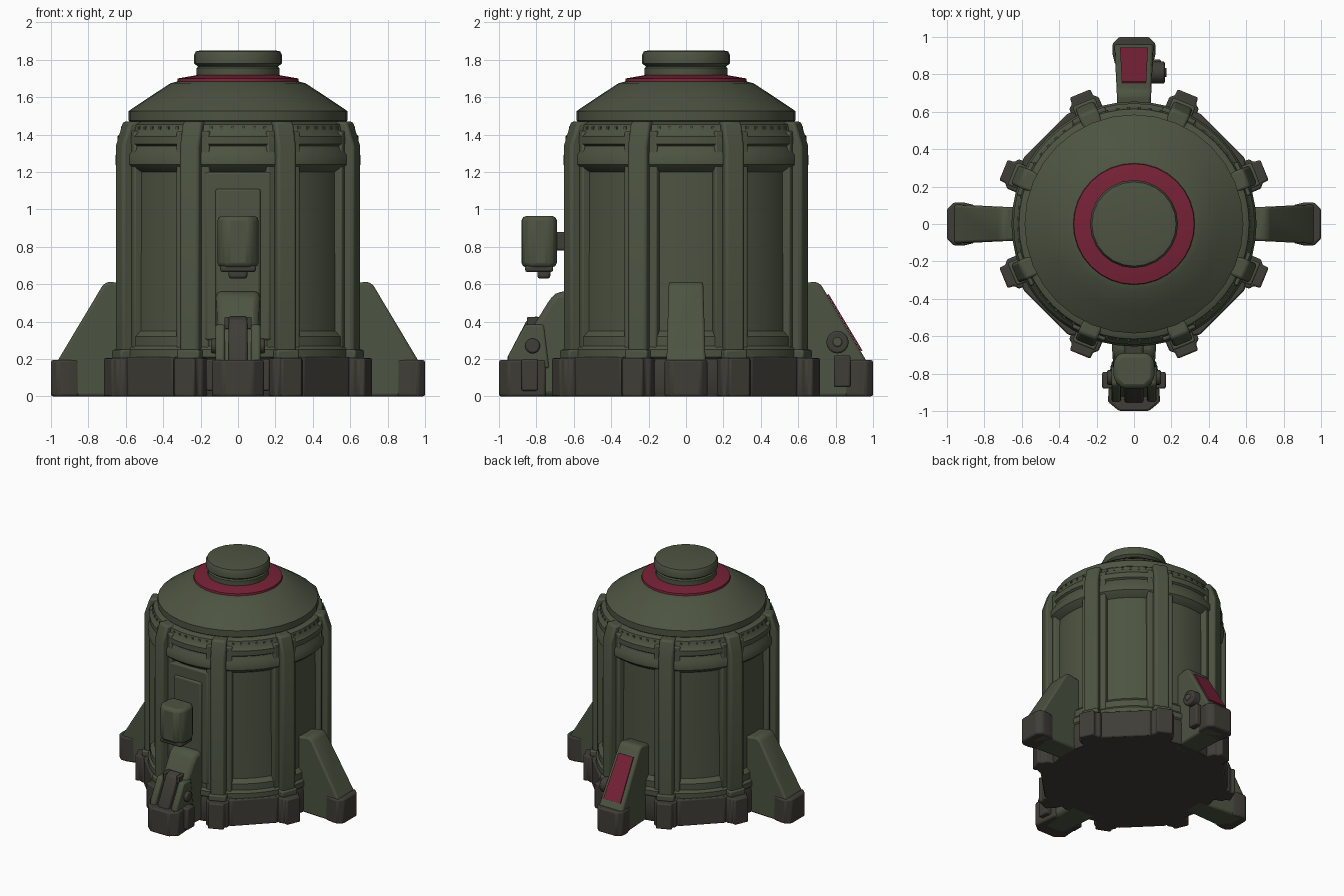
import bpy, bmesh, math
from mathutils import Vector

if "Cube" in bpy.data.objects:
    bpy.data.objects.remove(bpy.data.objects["Cube"])


def material(name, rgb):
    m = bpy.data.materials.new(name)
    m.diffuse_color = (*rgb, 1)
    m.use_nodes = True
    m.node_tree.nodes["Principled BSDF"].inputs["Base Color"].default_value = m.diffuse_color
    return m


OLIVE = material("olive green", (0.074, 0.088, 0.054))
DARK = material("dark grey brown", (0.050, 0.047, 0.038))
RED = material("deep red", (0.185, 0.016, 0.038))


def finish(name, bm, mat, bevel=0.0):
    bmesh.ops.recalc_face_normals(bm, faces=bm.faces)
    me = bpy.data.meshes.new(name)
    bm.to_mesh(me)
    bm.free()
    me.materials.append(mat)
    ob = bpy.data.objects.new(name, me)
    bpy.context.collection.objects.link(ob)
    if bevel:
        mod = ob.modifiers.new("soft edges", 'BEVEL')
        mod.width, mod.segments = bevel, 2
        mod.limit_method = 'ANGLE'
    bpy.ops.object.select_all(action='DESELECT')
    ob.select_set(True)
    bpy.context.view_layer.objects.active = ob
    bpy.ops.object.shade_smooth_by_angle(angle=math.radians(35))
    return ob


def at(deg, r, s, z):
    """Point at radius r, sideways offset s and height z, seen along direction deg."""
    a = math.radians(deg)
    return Vector((r * math.cos(a) - s * math.sin(a), r * math.sin(a) + s * math.cos(a), z))


def lathe(name, profile, mat, n=48):
    """Closed solid of revolution; the ends are capped."""
    bm = bmesh.new()
    rings = [[bm.verts.new(at(360 * i / n, r, 0, z)) for i in range(n)] for r, z in profile]
    for lo, hi in zip(rings, rings[1:]):
        for i in range(n):
            j = (i + 1) % n
            bm.faces.new((lo[i], lo[j], hi[j], hi[i]))
    bm.faces.new(rings[0])
    bm.faces.new(rings[-1])
    return finish(name, bm, mat)


def extrude(bm, left, right):
    a = [bm.verts.new(p) for p in left]
    b = [bm.verts.new(p) for p in right]
    bm.faces.new(a)
    bm.faces.new(b)
    for i in range(len(a)):
        j = (i + 1) % len(a)
        bm.faces.new((a[i], a[j], b[j], b[i]))


def prism(name, deg, profile, w0, w1, mat, bevel=0.0, s=0.0):
    """Radial (r, z) profile, width w0 at the inner radius growing to w1 at the outer one."""
    r0, r1 = min(p[0] for p in profile), max(p[0] for p in profile)
    half = lambda r: (w0 + (w1 - w0) * (r - r0) / (r1 - r0)) / 2
    bm = bmesh.new()
    extrude(bm, [at(deg, r, s - half(r), z) for r, z in profile],
            [at(deg, r, s + half(r), z) for r, z in profile])
    return finish(name, bm, mat, bevel)


def plan(name, deg, outline, z0, z1, mat, bevel=0.0):
    """Upright block from an (r, s) outline."""
    bm = bmesh.new()
    extrude(bm, [at(deg, r, s, z0) for r, s in outline], [at(deg, r, s, z1) for r, s in outline])
    return finish(name, bm, mat, bevel)


def block(name, deg, r0, r1, w, z0, z1, mat, bevel=0.0, s=0.0):
    return prism(name, deg, [(r0, z0), (r1, z0), (r1, z1), (r0, z1)], w, w, mat, bevel, s)


def disc(name, deg, r, z, rad, s0, s1, mat, n=16):
    """Round knob whose axis runs sideways."""
    c = [(r + rad * math.cos(2 * math.pi * i / n), z + rad * math.sin(2 * math.pi * i / n)) for i in range(n)]
    return prism(name, deg, c, s1 - s0, s1 - s0, mat, 0.01, (s0 + s1) / 2)


# Base and drum
lathe("base_ring", [(0.64, 0.0), (0.65, 0.02), (0.65, 0.18), (0.64, 0.21)], DARK)
lathe("drum", [(0.63, 0.19), (0.655, 0.21), (0.655, 0.25), (0.64, 0.27), (0.64, 0.32), (0.61, 0.35),
               (0.605, 1.20), (0.635, 1.22), (0.655, 1.24), (0.655, 1.29), (0.635, 1.32), (0.63, 1.34),
               (0.645, 1.35), (0.645, 1.39), (0.625, 1.41), (0.615, 1.455), (0.58, 1.47)], OLIVE)

# Domed roof, red collar and cap
lathe("roof", [(0.57, 1.46), (0.585, 1.475), (0.585, 1.525), (0.565, 1.54), (0.46, 1.61),
               (0.36, 1.675), (0.30, 1.69)], OLIVE, 32)
lathe("red_collar", [(0.30, 1.675), (0.325, 1.685), (0.322, 1.70), (0.22, 1.718)], RED, 32)
lathe("cap_neck", [(0.222, 1.69), (0.222, 1.755), (0.21, 1.765), (0.21, 1.78)], OLIVE, 24)
lathe("cap", [(0.215, 1.765), (0.235, 1.78), (0.235, 1.825), (0.225, 1.845), (0.20, 1.85)], OLIVE, 24)

# Eight pillars with backing strips and feet
for k in range(8):
    d = 22.5 + 45 * k
    prism("pillar", d, [(0.56, 0.15), (0.69, 0.15), (0.69, 1.34), (0.648, 1.47), (0.56, 1.47)],
          0.11, 0.11, OLIVE, 0.015)
    block("pillar_backing", d, 0.55, 0.64, 0.19, 0.2, 1.42, OLIVE, 0.01)
    plan("pillar_foot", d, [(0.6, -0.085), (0.70, -0.085), (0.72, -0.06), (0.755, -0.06),
                            (0.755, 0.06), (0.72, 0.06), (0.70, 0.085), (0.6, 0.085)],
         0.0, 0.205, DARK, 0.01)
    block("pillar_collar", d, 0.6, 0.705, 0.13, 0.2, 0.25, OLIVE, 0.01)
    # rivets under the roof in the bay beside each pillar
    bm = bmesh.new()
    for i in range(6):
        a = d + 9 + i * 27 / 5
        extrude(bm, [at(a, 0.6, x, z) for x, z in ((-.007, 1.428), (.007, 1.428), (.007, 1.442), (-.007, 1.442))],
                [at(a, 0.626, x, z) for x, z in ((-.007, 1.428), (.007, 1.428), (.007, 1.442), (-.007, 1.442))])
    finish("rivets", bm, OLIVE)

# Dark kick plates on the diagonals
for d in (45, 135, 225, 315):
    plan("kick_plate", d, [(0.55, -0.2), (0.645, -0.2), (0.668, -0.17), (0.668, 0.17), (0.645, 0.2), (0.55, 0.2)],
         0.0, 0.212, DARK, 0.01)

# Buttresses on the sides and back
FOOT = [(0.85, -0.10), (0.91, -0.115), (0.965, -0.115), (1.0, -0.08),
        (1.0, 0.08), (0.965, 0.115), (0.91, 0.115), (0.85, 0.10)]
for d in (0, 90, 180):
    prism("buttress", d, [(0.55, 0.0), (0.95, 0.0), (0.965, 0.19), (0.72, 0.6), (0.69, 0.615), (0.55, 0.59)],
          0.17, 0.21, OLIVE, 0.015)
    plan("buttress_foot", d, FOOT, 0.0, 0.195, DARK, 0.012)

# Red panel and valve on the back buttress
prism("red_panel", 90, [(0.755, 0.543), (0.935, 0.242), (0.943, 0.246), (0.763, 0.547)], 0.13, 0.15, RED)
disc("valve_wheel", 90, 0.81, 0.29, 0.06, -0.165, -0.07, DARK)
disc("valve_hub", 90, 0.81, 0.29, 0.025, -0.175, -0.16, OLIVE)
block("valve_box", 90, 0.79, 0.88, 0.06, 0.05, 0.22, DARK, 0.01, -0.115)

# Front buttress with the mechanism on it
prism("front_buttress", -90, [(0.55, 0.0), (0.93, 0.0), (0.93, 0.19), (0.74, 0.5), (0.70, 0.555), (0.55, 0.575)],
      0.25, 0.2, OLIVE, 0.03)
plan("front_foot", -90, [(0.75, -0.125), (0.95, -0.14), (1.0, -0.08), (1.0, 0.08), (0.95, 0.14), (0.75, 0.125)],
     0.0, 0.195, DARK, 0.012)
prism("mechanism_core", -90, [(0.72, 0.15), (0.955, 0.15), (0.955, 0.21), (0.85, 0.41), (0.80, 0.43), (0.74, 0.40)],
      0.1, 0.1, DARK, 0.012)
for s in (-1, 1):
    prism("mechanism_cheek", -90, [(0.73, 0.15), (0.95, 0.15), (0.95, 0.22), (0.86, 0.385), (0.76, 0.385)],
          0.05, 0.05, OLIVE, 0.012, s * 0.095)
    block("mechanism_rail", -90, 0.78, 0.85, 0.025, 0.36, 0.425, DARK, 0.006, s * 0.06)
    block("mechanism_side_box", -90, 0.79, 0.88, 0.06, 0.03, 0.2, DARK, 0.01, s * 0.14)
    disc("mechanism_pivot", -90, 0.82, 0.27, 0.04, min(s * .1, s * .145), max(s * .1, s * .145), DARK)

# Front door panel inside a broad frame
block("door_frame", -90, 0.55, 0.63, 0.35, 0.3, 1.2, OLIVE, 0.012)
block("door_panel", -90, 0.55, 0.645, 0.24, 0.4, 1.11, OLIVE, 0.012)

# Lamp housing on its bracket
plan("lamp_housing", -90, [(0.69, -0.08), (0.73, -0.11), (0.83, -0.11), (0.88, -0.065),
                           (0.88, 0.065), (0.83, 0.11), (0.73, 0.11), (0.69, 0.08)], 0.69, 0.965, OLIVE, 0.025)
block("lamp_base", -90, 0.71, 0.86, 0.19, 0.665, 0.70, DARK, 0.012)
block("lamp_knob", -90, 0.725, 0.795, 0.1, 0.63, 0.68, DARK, 0.015)
block("lamp_bracket", -90, 0.60, 0.70, 0.1, 0.78, 0.88, DARK, 0.012)
